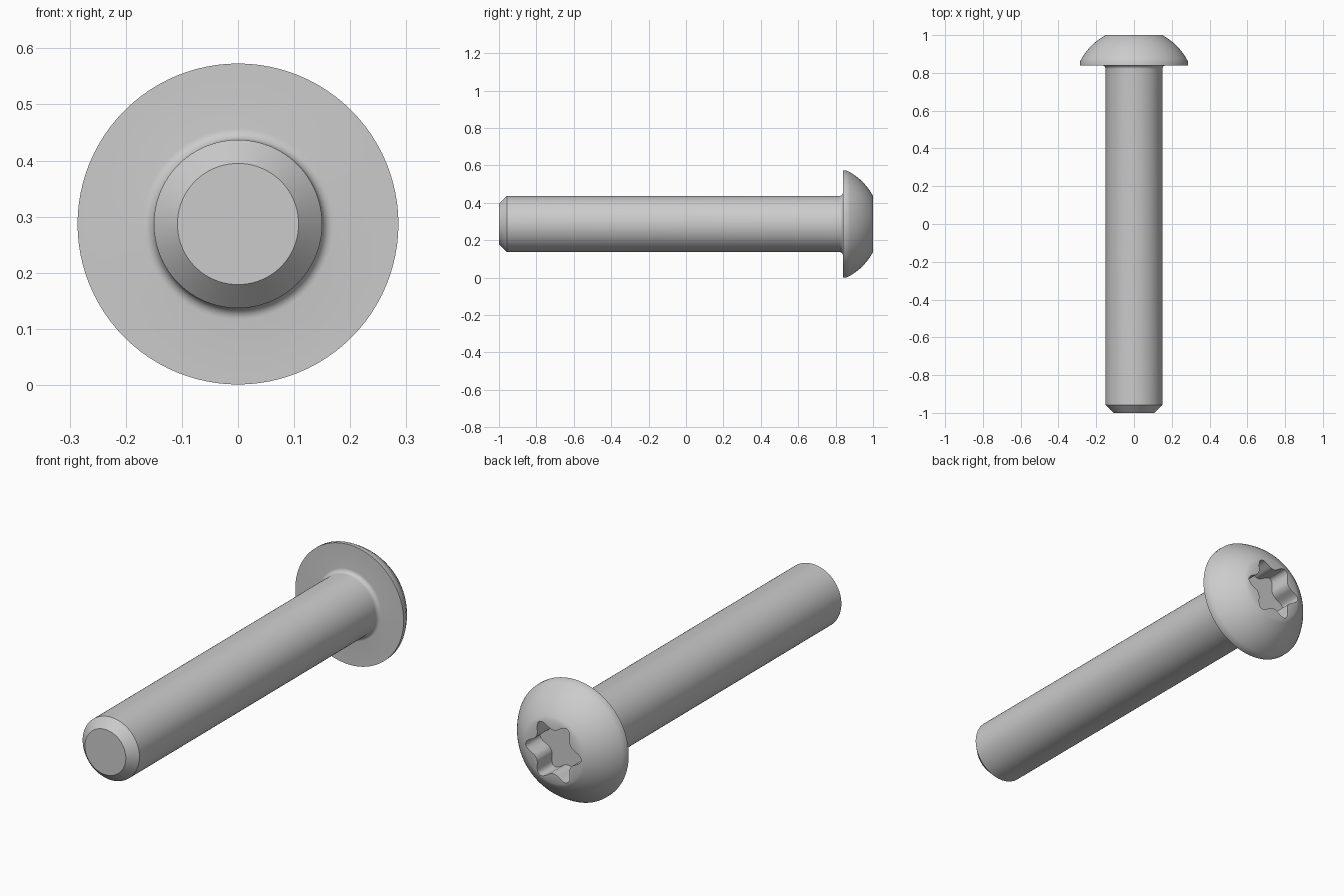
import bpy, bmesh
from math import sin, cos, pi, radians

if "Cube" in bpy.data.objects:
    bpy.data.objects.remove(bpy.data.objects["Cube"])

SEG = 96          # 16 steps per socket lobe
CZ = 0.287        # height of the screw axis


def arc(cr, cy, rad, a0, a1, n):
    """Points (radius, y) along an arc, angles in degrees."""
    return [(cr + rad * cos(radians(a0 + (a1 - a0) * i / n)),
             cy + rad * sin(radians(a0 + (a1 - a0) * i / n))) for i in range(n + 1)]


def star(t):
    """Six-lobe socket radius at angle t."""
    return 0.104 + 0.043 * (0.5 + 0.5 * cos(6 * t)) ** 1.4


# Outer profile from the chamfered tip to the edge of the flat crown
profile = [(0.108, -1.0), (0.15, -0.957), (0.15, 0.82)]
profile += arc(0.17, 0.82, 0.02, 180, 90, 6)[1:]       # fillet under the head
profile += [(0.286, 0.84)]
profile += arc(0, 0.718, 0.319, 26.5, 62.1, 12)        # dome

bm = bmesh.new()


def ring(radius, y):
    verts = []
    for i in range(SEG):
        t = 2 * pi * i / SEG
        r = radius(t) if callable(radius) else radius
        verts.append(bm.verts.new((r * cos(t), y, CZ + r * sin(t))))
    return verts


# Shank and head, then the six-lobe socket sunk into the crown
rings = [ring(r, y) for r, y in profile]
rings += [ring(star, 1.0), ring(star, 0.89)]
for a, b in zip(rings, rings[1:]):
    for i in range(SEG):
        j = (i + 1) % SEG
        bm.faces.new((a[i], a[j], b[j], b[i]))
bm.faces.new(rings[0])
bm.faces.new(rings[-1])
bmesh.ops.recalc_face_normals(bm, faces=bm.faces)

mesh = bpy.data.meshes.new("button_head_screw")
bm.to_mesh(mesh)
bm.free()
screw = bpy.data.objects.new("button_head_screw", mesh)
bpy.context.collection.objects.link(screw)
bpy.context.view_layer.objects.active = screw
screw.select_set(True)
bpy.ops.object.shade_smooth_by_angle(angle=radians(32))
